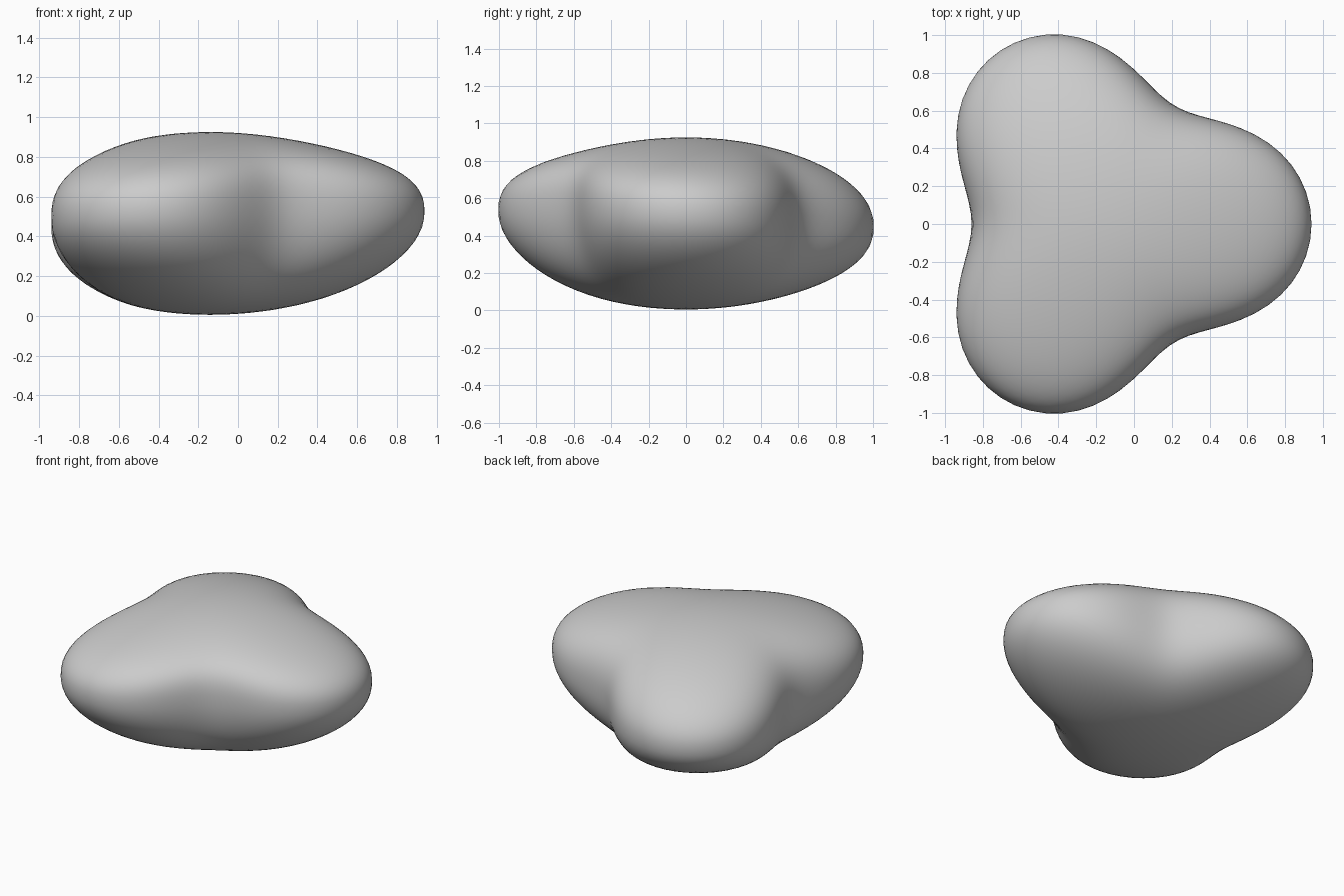
import bpy, bmesh
from math import sin, cos, atan2, hypot, radians

# Remove the default cube
cube = bpy.data.objects.get("Cube")
if cube:
    bpy.data.objects.remove(cube, do_unlink=True)

CENTRE_X = -0.14
MID_Z, HALF_HEIGHT = 0.465, 0.46


def lobed(co):
    """Turn a unit sphere point into a flattened three-lobed pebble point."""
    s = min(1.0, hypot(co.x, co.y))
    a = atan2(co.y, co.x)
    bulge = 0.18 * cos(3 * a) - 0.012 * cos(6 * a)
    r = s * (0.912 + bulge * s ** 1.5)
    # Lobe tips lift gently towards the front left
    lift = (0.035 + 0.055 * cos(a - radians(300))) * s ** 4
    height = HALF_HEIGHT * abs(co.z) ** 0.9
    z = MID_Z + (height if co.z > 0 else -height) + lift
    return CENTRE_X + r * cos(a), r * sin(a), z


# Pebble body
mesh = bpy.data.meshes.new("lobed_pebble")
bm = bmesh.new()
bmesh.ops.create_icosphere(bm, subdivisions=5, radius=1)
for v in bm.verts:
    v.co = lobed(v.co.normalized())
bmesh.ops.recalc_face_normals(bm, faces=bm.faces)
for f in bm.faces:
    f.smooth = True
bm.to_mesh(mesh)
bm.free()

pebble = bpy.data.objects.new("lobed_pebble", mesh)
bpy.context.collection.objects.link(pebble)

# Plain grey surface
grey = bpy.data.materials.new("light_grey")
grey.use_nodes = True
colour = (0.6, 0.6, 0.6, 1)
grey.diffuse_color = colour
grey.node_tree.nodes["Principled BSDF"].inputs["Base Color"].default_value = colour
mesh.materials.append(grey)
